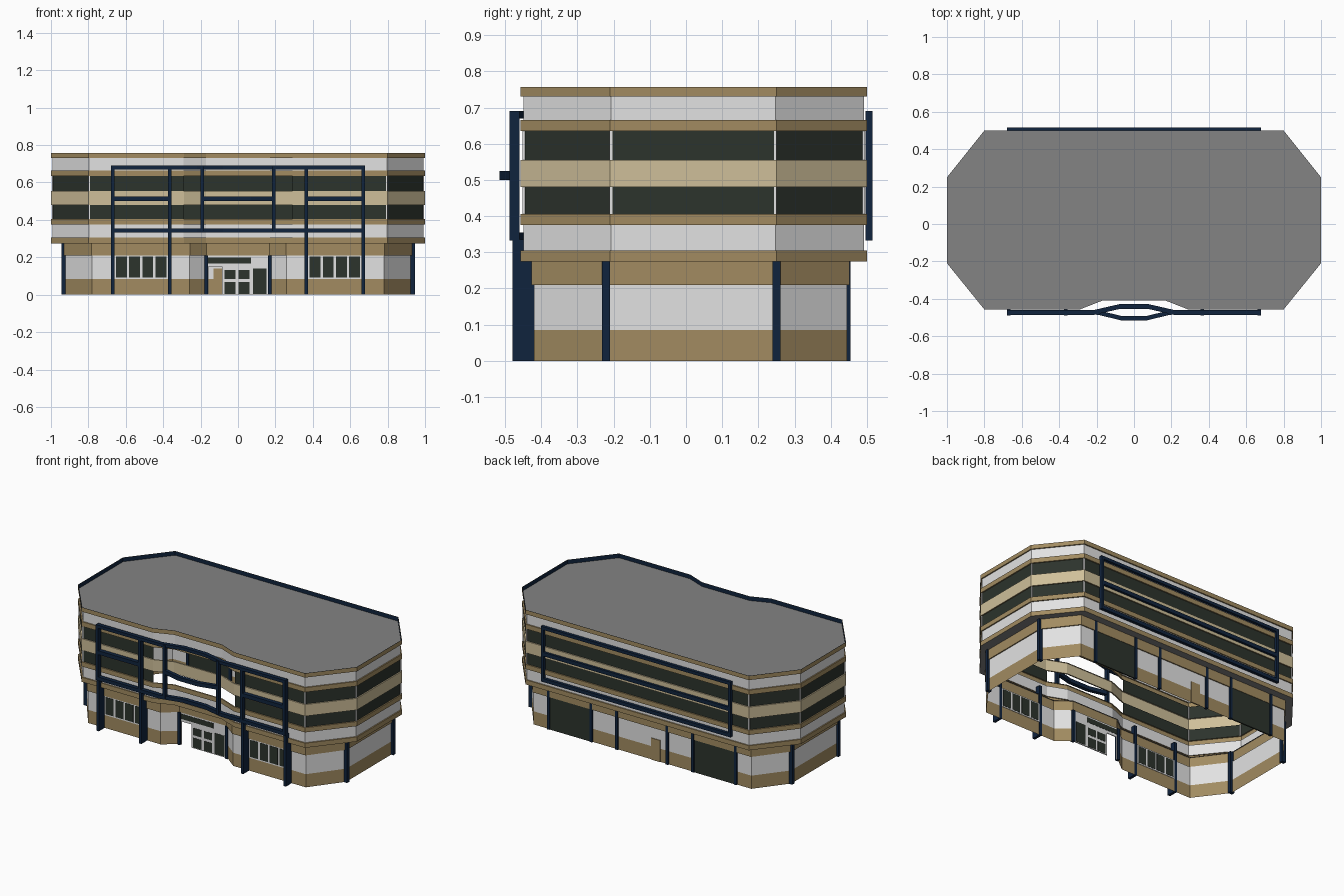
import bpy, bmesh
from mathutils import Vector

if "Cube" in bpy.data.objects:
    bpy.data.objects.remove(bpy.data.objects["Cube"])

def mat(name, c):
    m = bpy.data.materials.new(name)
    m.diffuse_color = (*c, 1)
    m.use_nodes = True
    m.node_tree.nodes["Principled BSDF"].inputs["Base Color"].default_value = m.diffuse_color
    return m

TAN = mat("tan stone", (0.36, 0.26, 0.12))
CREAM = mat("cream panel", (0.62, 0.52, 0.32))
WHITE = mat("white wall", (0.76, 0.76, 0.76))
GLASS = mat("dark glass", (0.025, 0.033, 0.025))
NAVY = mat("navy metal", (0.005, 0.017, 0.047))
GREY = mat("grey roof", (0.23, 0.23, 0.23))
MATS = [TAN, CREAM, WHITE, GLASS, NAVY, GREY]

def finish(bm, name, mats):
    me = bpy.data.meshes.new(name)
    bm.to_mesh(me)
    bm.free()
    for m in mats:
        me.materials.append(m)
    ob = bpy.data.objects.new(name, me)
    bpy.context.collection.objects.link(ob)
    return ob

def box(name, m, x0, x1, y0, y1, z0, z1):
    bm = bmesh.new()
    bmesh.ops.create_cube(bm, size=1)
    for v in bm.verts:
        v.co = ((x0 + x1) / 2 + v.co.x * (x1 - x0),
                (y0 + y1) / 2 + v.co.y * (y1 - y0),
                (z0 + z1) / 2 + v.co.z * (z1 - z0))
    return finish(bm, name, [m])

def offset(pts, d):
    """Mitred outward offset of a counter-clockwise outline."""
    out = []
    for i, p in enumerate(pts):
        p = Vector(p)
        a = (p - Vector(pts[i - 1])).normalized()
        b = (Vector(pts[(i + 1) % len(pts)]) - p).normalized()
        n1, n2 = Vector((a.y, -a.x)), Vector((b.y, -b.x))
        out.append(p + (n1 + n2) * d / (1 + n1.dot(n2)))
    return out

def shell(name, outline, profile, skip):
    """Loft (offset, z, material of the face above) rows around an outline."""
    bm = bmesh.new()
    rows = [[bm.verts.new((q.x, q.y, z)) for q in offset(outline, d)]
            for d, z, m in profile]
    n = len(outline)
    for r in range(len(rows) - 1):
        m = profile[r][2]
        for i in range(n):
            if skip(i, m, profile[r][1]):
                continue
            j = (i + 1) % n
            f = bm.faces.new((rows[r][i], rows[r][j], rows[r + 1][j], rows[r + 1][i]))
            f.material_index = MATS.index(m)
    return finish(bm, name, MATS)

def rail(name, path, z0, z1, depth):
    """Square rail following an x,y path."""
    bm = bmesh.new()
    secs = [[bm.verts.new((x, y + dy * depth / 2, z))
             for dy, z in ((-1, z0), (1, z0), (1, z1), (-1, z1))] for x, y in path]
    for a, b in zip(secs, secs[1:]):
        for k in range(4):
            bm.faces.new((a[k], a[(k + 1) % 4], b[(k + 1) % 4], b[k]))
    bm.faces.new(secs[0])
    bm.faces.new(secs[-1][::-1])
    bmesh.ops.recalc_face_normals(bm, faces=bm.faces[:])
    return finish(bm, name, [NAVY])

# Outlines, counter-clockwise; segments 7..9 are the front recess
UP = [(1, -.21), (1, .25), (.8, .5), (-.8, .5), (-1, .25), (-1, -.21),
      (-.8, -.457), (-.29, -.457), (-.17, -.41), (.17, -.41), (.29, -.457), (.8, -.457)]
LOW = [(.93, -.22), (.93, .25), (.78, .445), (-.78, .445), (-.93, .25), (-.93, -.22),
       (-.78, -.42), (-.26, -.42), (-.17, -.35), (.17, -.35), (.26, -.42), (.78, -.42)]

# Upper storeys: banded hollow shell, glazing left open in the recess
W = -.008
bands = [(0, .275, .305, TAN), (W, .305, .375, WHITE), (0, .375, .405, TAN),
         (W, .405, .48, GLASS), (0, .48, .555, CREAM), (W, .555, .635, GLASS),
         (0, .635, .665, TAN), (W, .665, .73, WHITE), (0, .73, .757, TAN)]
prof = []
for d, z0, z1, m in bands:
    prof += [(d, z0, m), (d, z1, TAN if m in (GLASS, WHITE) else m)]
shell("upper_walls", UP, prof, lambda i, m, z: m is GLASS and i in (7, 8, 9))

# Ground floor walls, open at the entrance
shell("ground_walls", LOW, [(0, 0, TAN), (0, .085, WHITE), (0, .21, TAN),
                            (.007, .21, TAN), (.007, .275, TAN)],
      lambda i, m, z: i == 8 and z < .2)

# Overhang underside
bm = bmesh.new()
o = [bm.verts.new((x, y, .275)) for x, y in UP]
g = [bm.verts.new((x, y, .275)) for x, y in LOW]
for i in range(12):
    j = (i + 1) % 12
    bm.faces.new((o[i], g[i], g[j], o[j]))
finish(bm, "overhang_underside", [GREY])

# Flat roof and navy parapet lining
bm = bmesh.new()
bm.faces.new([bm.verts.new((x, y, .731)) for x, y in UP])
finish(bm, "roof", [GREY])
lining = shell("parapet_lining", UP, [(-.003, .757, NAVY), (-.003, .731, NAVY)],
               lambda i, m, z: False)

# Corner mullions in the window bands
for x, y in offset(UP, -.009):
    if abs(x) > .75:
        for z0, z1 in ((.405, .48), (.555, .635)):
            box("corner_mullion", WHITE, x - .004, x + .004, y - .004, y + .004, z0, z1)

# Front frame: bowed top and bottom rails, straight middle rails, balcony rail
FY = -.474
bow = [(-.67, FY), (-.22, FY), (-.08, -.442), (.08, -.442), (.22, FY), (.67, FY)]
rail("front_top_rail", bow, .67, .69, .026)
rail("front_bottom_rail", bow, .332, .355, .026)
rail("balcony_rail", [(-.19, FY), (-.07, -.503), (.07, -.503), (.19, FY)], .5, .525, .024)

# Back frame
for z0, z1 in ((.332, .355), (.5, .525), (.67, .69)):
    box("back_rail", NAVY, -.67, .67, .496, .515, z0, z1)

for s in (-1, 1):
    a, b = sorted((s * .365, s * .67))
    rail("front_middle_rail", [(a, FY), (b, FY)], .5, .525, .026)
    box("back_frame_post", NAVY, s * .67 - .009, s * .67 + .009, .496, .515, .332, .69)
    # Front posts and columns
    for x in (.365, .67):
        x *= s
        box("front_post", NAVY, x - .009, x + .009, -.488, -.46, .332, .69)
        box("front_column", NAVY, x - .009, x + .009, -.48, -.418, 0, .335)
    box("balcony_post", NAVY, s * .192 - .009, s * .192 + .009, -.486, -.462, .34, .685)
    # Entrance, side and back columns
    box("entrance_column", NAVY, s * .17 - .009, s * .17 + .009, -.365, -.343, 0, .21)
    for y in (-.221, .25):
        box("side_column", NAVY, s * .93 - .015, s * .93 + .015, y - .011, y + .011, 0, .275)
    for x in (.18, .365, .67):
        box("back_column", NAVY, s * x - .009, s * x + .009, .435, .455, 0, .275)
    # Front windows, four panes each side
    box("window_frame", WHITE, *sorted((s * .376, s * .66)), -.423, -.417, .085, .21)
    for k in range(4):
        c = s * (.412 + k * .0705)
        box("front_window_pane", GLASS, c - .029, c + .029, -.4245, -.4155, .093, .203)
    # Large back windows
    box("back_window", GLASS, *sorted((s * .374, s * .661)), .4405, .4495, 0, .21)

# Back door
box("back_door", TAN, -.13, -.065, .4405, .4495, 0, .14)

# Entrance: white frame with an open left bay, glass panes on it
for x0, x1, z0, z1 in ((-.085, .17, 0, .15), (-.17, .17, .15, .21), (-.17, -.158, 0, .15)):
    box("entrance_frame", WHITE, x0, x1, -.353, -.347, z0, z1)
for x0, x1, z0, z1 in ((-.16, .07, .167, .2), (-.073, -.013, .085, .132), (.003, .062, .085, .132),
                       (-.073, -.013, .005, .068), (.003, .062, .005, .068), (.08, .152, .005, .14)):
    box("entrance_glass", GLASS, x0, x1, -.3545, -.3455, z0, z1)
